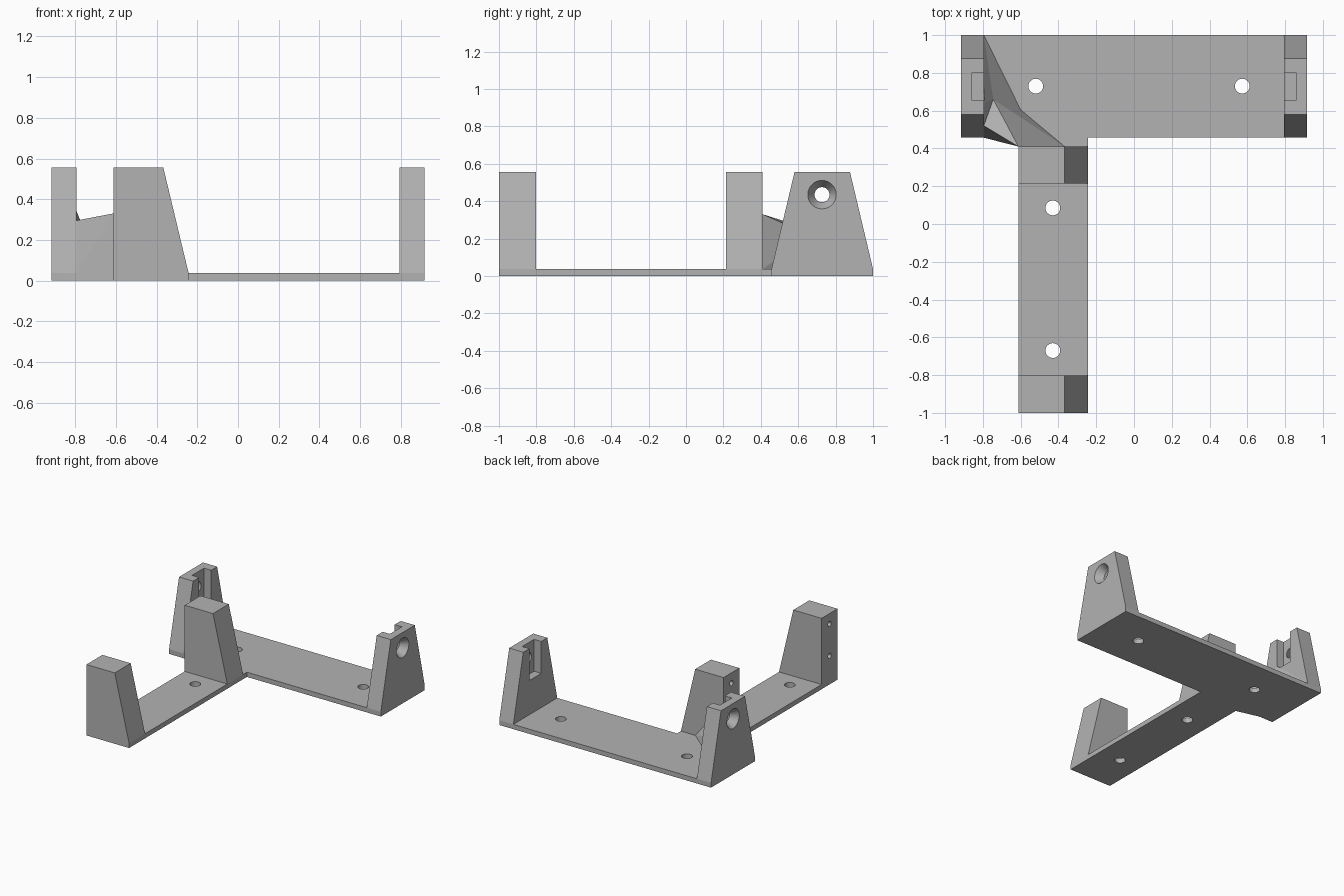
import bpy, bmesh
from mathutils import Vector, Matrix

cube = bpy.data.objects.get("Cube")
if cube:
    bpy.data.objects.remove(cube, do_unlink=True)

grey = bpy.data.materials.new("matte grey")
grey.use_nodes = True
COLOUR = (0.45, 0.45, 0.45, 1)
grey.diffuse_color = COLOUR
grey.node_tree.nodes["Principled BSDF"].inputs["Base Color"].default_value = COLOUR

PLATE = 0.037   # plate thickness
TOP = 0.555     # post height
POST_IN, POST_OUT = 0.795, 0.917


def make_object(name, bm):
    bmesh.ops.recalc_face_normals(bm, faces=bm.faces)
    mesh = bpy.data.meshes.new(name)
    bm.to_mesh(mesh)
    bm.free()
    mesh.materials.append(grey)
    obj = bpy.data.objects.new(name, mesh)
    bpy.context.collection.objects.link(obj)
    return obj


def prism(name, profile, offset):
    """Extrude a closed 3D profile along an offset vector."""
    bm = bmesh.new()
    face = bm.faces.new([bm.verts.new(p) for p in profile])
    ext = bmesh.ops.extrude_face_region(bm, geom=[face])["geom"]
    bmesh.ops.translate(bm, vec=offset,
                        verts=[v for v in ext if isinstance(v, bmesh.types.BMVert)])
    return make_object(name, bm)


def round_cutter(centre, axis, depth, r1, r2=None):
    """Cylinder or cone, r1 at its start and r2 at its end along the axis."""
    bm = bmesh.new()
    turn = Vector((0, 0, 1)).rotation_difference(Vector(axis)).to_matrix().to_4x4()
    bmesh.ops.create_cone(bm, cap_ends=True, segments=40, radius1=r1,
                          radius2=r1 if r2 is None else r2, depth=depth,
                          matrix=Matrix.Translation(centre) @ turn)
    return make_object("cutter", bm)


def box_cutter(low, high):
    x, y, z = low
    return prism("cutter", [(x, y, z), (high[0], y, z), (high[0], high[1], z), (x, high[1], z)],
                 (0, 0, high[2] - z))


def cut(obj, cutters):
    """Subtract the cutters and bake the result."""
    for c in cutters:
        mod = obj.modifiers.new("cut", "BOOLEAN")
        mod.operation, mod.solver, mod.object = "DIFFERENCE", "EXACT", c
    deps = bpy.context.evaluated_depsgraph_get()
    mesh = bpy.data.meshes.new_from_object(obj.evaluated_get(deps))
    obj.modifiers.clear()
    obj.data = mesh
    for c in cutters:
        bpy.data.objects.remove(c, do_unlink=True)
    bpy.ops.object.select_all(action="DESELECT")
    obj.select_set(True)
    bpy.context.view_layer.objects.active = obj
    bpy.ops.object.shade_smooth_by_angle(angle=0.5)


# Base plate: wide back strip and long front arm, with four screw holes
outline = [(-POST_OUT, 0.457), (-POST_IN, 0.457), (-0.612, 0.41), (-0.612, -1), (-0.243, -1),
           (-0.243, 0.457), (POST_OUT, 0.457), (POST_OUT, 1), (-POST_OUT, 1)]
plate = prism("base_plate", [(x, y, 0) for x, y in outline], (0, 0, PLATE))
cut(plate, [round_cutter((x, y, 0), (0, 0, 1), 0.3, 0.039)
            for x, y in [(-0.52, 0.73), (0.573, 0.73), (-0.43, 0.085), (-0.43, -0.67)]])

# End posts: tapered, with an inner slot open at the top and a countersunk hole
for side, name in ((1, "left_end_post"), (-1, "right_end_post")):
    profile = [(0.457, PLATE), (1, PLATE), (0.877, TOP), (0.58, TOP)]
    post = prism(name, [(side * POST_IN, y, z) for y, z in profile],
                 (side * (POST_OUT - POST_IN), 0, 0))
    xs = sorted((side * 0.7, side * 0.857))
    slot = box_cutter((xs[0], 0.655, 0.305), (xs[1], 0.803, 0.7))
    bore = round_cutter((side * 0.87, 0.727, 0.435), (side, 0, 0), 0.3, 0.04)
    sink = round_cutter((side * 0.89, 0.727, 0.435), (side, 0, 0), 0.06, 0.04, 0.078)
    cut(post, [slot, bore, sink])

# Arm posts: one sloped side, two small blind holes in the upright side
for y0, y1, name in ((-1, -0.803, "front_arm_post"), (0.215, 0.41, "rear_arm_post")):
    profile = [(-0.612, PLATE), (-0.243, PLATE), (-0.367, TOP), (-0.612, TOP)]
    post = prism(name, [(x, y0, z) for x, z in profile], (0, y1 - y0, 0))
    cut(post, [round_cutter((-0.612, (y0 + y1) / 2, z), (1, 0, 0), 0.3, 0.02)
               for z in (0.223, 0.473)])

# Corner brace between the right end post and the rear arm post
points = {
    "back": (-POST_IN, 1, PLATE), "inner": (-0.6, 0.605, PLATE),
    "arm": (-0.367, 0.41, PLATE), "foot": (-0.612, 0.41, PLATE),
    "heel": (-POST_IN, 0.457, PLATE), "valley": (-0.745, 0.66, 0.22),
    "peak": (-POST_IN, 0.64, 0.345), "lip": (-POST_IN, 0.52, 0.295),
    "crown": (-0.612, 0.41, 0.33),
}
faces = ["back inner valley", "inner arm valley", "valley arm crown", "valley crown lip",
         "valley lip peak", "back valley peak", "heel lip crown", "heel crown foot",
         "foot crown arm", "heel back peak lip", "back heel foot arm inner"]
bm = bmesh.new()
verts = {k: bm.verts.new(p) for k, p in points.items()}
for f in faces:
    bm.faces.new([verts[k] for k in f.split()])
make_object("corner_brace", bm)
